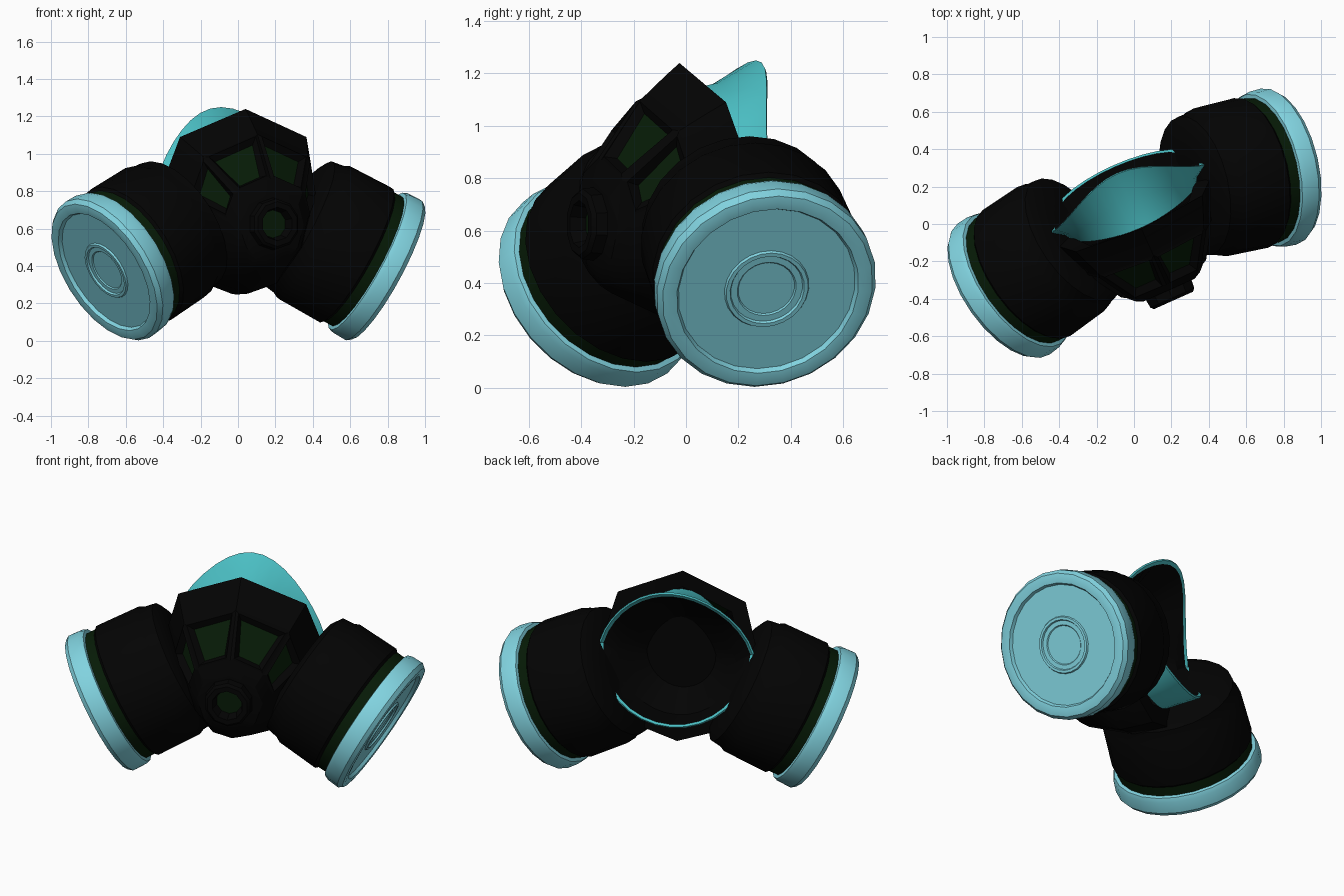
import bpy, bmesh, math
from mathutils import Matrix, Vector

if "Cube" in bpy.data.objects:
    bpy.data.objects.remove(bpy.data.objects["Cube"])


def material(name, rgb):
    m = bpy.data.materials.new(name)
    m.use_nodes = True
    m.diffuse_color = (*rgb, 1)
    m.node_tree.nodes["Principled BSDF"].inputs["Base Color"].default_value = (*rgb, 1)
    return m


MATS = [material("black rubber", (0.001, 0.001, 0.001)),
        material("dark green", (0.002, 0.011, 0.002)),
        material("pale blue plastic", (0.22, 0.65, 0.74)),
        material("turquoise seal", (0.07, 0.52, 0.55))]
BLACK, GREEN, BLUE, TEAL = range(4)

# The whole mask is turned about the vertical axis
FRAME = Matrix.Translation((0.04, -0.025, 0)) @ Matrix.Rotation(math.radians(24), 4, "Z")
parts = []


def loft(rings, bands, fill_first=None, fill_last=None):
    """Bridge closed rings of points; bands gives the material of each band."""
    bm = bmesh.new()
    vs = [[bm.verts.new(p) for p in ring] for ring in rings]
    n = len(rings[0])
    grid = []
    for a, b, mat in zip(vs, vs[1:], bands):
        row = []
        for i in range(n):
            j = (i + 1) % n
            f = bm.faces.new((a[i], a[j], b[j], b[i]))
            f.material_index = mat
            row.append(f)
        grid.append(row)
    for ring, mat in ((vs[0], fill_first), (vs[-1], fill_last)):
        if mat is not None:
            bm.faces.new(ring).material_index = mat
    bmesh.ops.recalc_face_normals(bm, faces=bm.faces)
    return bm, grid


def finish(bm, name, matrix=FRAME):
    bm.transform(matrix)
    me = bpy.data.meshes.new(name)
    bm.to_mesh(me)
    bm.free()
    for m in MATS:
        me.materials.append(m)
    ob = bpy.data.objects.new(name, me)
    bpy.context.collection.objects.link(ob)
    parts.append(ob)


def mirrored(half):
    """Complete a half outline, given from top to bottom, across x = 0."""
    return [Vector(p) for p in half] + [Vector((-x, y, z)) for x, y, z in half[-2:0:-1]]


def ellipse(y_of, cz, rx, rz, n=32, taper=.25):
    """Upright ring, narrowed towards the top; y_of gives depth from height, -1 to 1."""
    out = []
    for i in range(n):
        a = 2 * math.pi * i / n
        s = math.cos(a)
        x = rx * math.sin(a) * (1 - taper * max(s, 0))
        out.append(Vector((x, y_of(s), cz + rz * s)))
    return out


# Faceted face shell, narrowing from the rim to the outlet, with recessed windows
rim = mirrored([(0, 0, 1.24), (.37, .03, 1.09), (.45, .1, .82),
                (.40, .15, .50), (.2, .17, .32), (0, .17, .25)])
snout = mirrored([(0, -.36, .79), (.15, -.36, .73), (.19, -.34, .62),
                  (.15, -.35, .50), (.09, -.34, .44), (0, -.34, .42)])
rings = [[Vector((p.x * .78, p.y, .78 + (p.z - .78) * .78)) for p in rim]]
for t in (0, .1, .3, .83, 1):
    ring = []
    for a, b in zip(rim, snout):
        p = a.lerp(b, t)
        bulge = math.sin(math.pi * t)
        p.y -= .06 * bulge
        if p.z < .5:
            p.z -= .06 * bulge
        ring.append(p)
    rings.append(ring)
# Round outlet at the front of the shell
for r, y in ((.14, -.36), (.135, -.405), (.12, -.42), (.09, -.42), (.075, -.36)):
    rings.append(ellipse(lambda s: y, .625, r, r, 10, 0))
bm, grid = loft(rings, [BLACK] * 10, fill_last=GREEN)
windows = [grid[3][i] for i in (0, 1, 8, 9)]
bmesh.ops.inset_individual(bm, faces=windows, thickness=.025, depth=.012)
bmesh.ops.inset_individual(bm, faces=windows, thickness=.037, depth=-.035)
for f in windows:
    f.material_index = GREEN
finish(bm, "face_shell")


# Trumpet-shaped seal: its edge dips at the cheeks and reaches back at brow and chin
def base(s):
    return .09 - .085 * s


def lip(s):
    return .175 + (.145 * s * s if s > 0 else .19 * (-s) ** .8)


seal = [ellipse(base, .755, .36, .375),
        ellipse(lambda s: .5 * (base(s) + lip(s)), .78, .385, .385),
        ellipse(lip, .835, .45, .415),
        ellipse(lambda s: lip(s) + .006, .835, .44, .405),
        ellipse(lambda s: lip(s) - .005, .83, .425, .39)]
bm, _ = loft(seal, [TEAL] * 4)
finish(bm, "face_seal")

# Dark lining inside the seal
lining = [seal[-1],
          ellipse(lambda s: .16 - .03 * s, .77, .34, .345),
          ellipse(lambda s: .04, .75, .2, .22)]
bm, _ = loft(lining, [BLACK] * 2, fill_last=BLACK)
finish(bm, "inner_lining")

# Filter canisters: profiles of (distance along axis, radius), outer face at zero
body = [(-.59, .17), (-.58, .33), (-.55, .38), (-.48, .39), (-.45, .405),
        (-.20, .41), (-.18, .39)]
band = [(-.19, .395), (-.10, .395)]
cap = [(-.13, .385), (-.125, .415), (-.10, .425), (-.03, .428), (-.005, .41), (0, .385),
       (-.003, .355), (-.022, .345), (-.022, .165), (-.012, .16), (-.012, .145),
       (-.022, .14), (-.022, .115), (-.028, .11)]


def lathe(profile, mat, first=None, last=None, n=24):
    return loft([[Vector((r * math.cos(2 * math.pi * i / n),
                          r * math.sin(2 * math.pi * i / n), t)) for i in range(n)]
                 for t, r in profile],
                [mat] * (len(profile) - 1), first, last)[0]


for side, word in ((1, "left"), (-1, "right")):
    axis = Vector((.87 * side, -.17, -.47))
    place = (FRAME @ Matrix.Translation((.83 * side, 0, .367))
             @ axis.to_track_quat("Z", "Y").to_matrix().to_4x4())
    finish(lathe(body, BLACK, first=BLACK), word + "_canister_body", place)
    finish(lathe(band, GREEN), word + "_canister_band", place)
    finish(lathe(cap, BLUE, last=BLUE), word + "_canister_cap", place)

# Smooth the round parts and keep the creases sharp
bpy.ops.object.select_all(action="DESELECT")
for ob in parts:
    ob.select_set(True)
bpy.context.view_layer.objects.active = parts[0]
bpy.ops.object.shade_smooth_by_angle(angle=math.radians(30))
